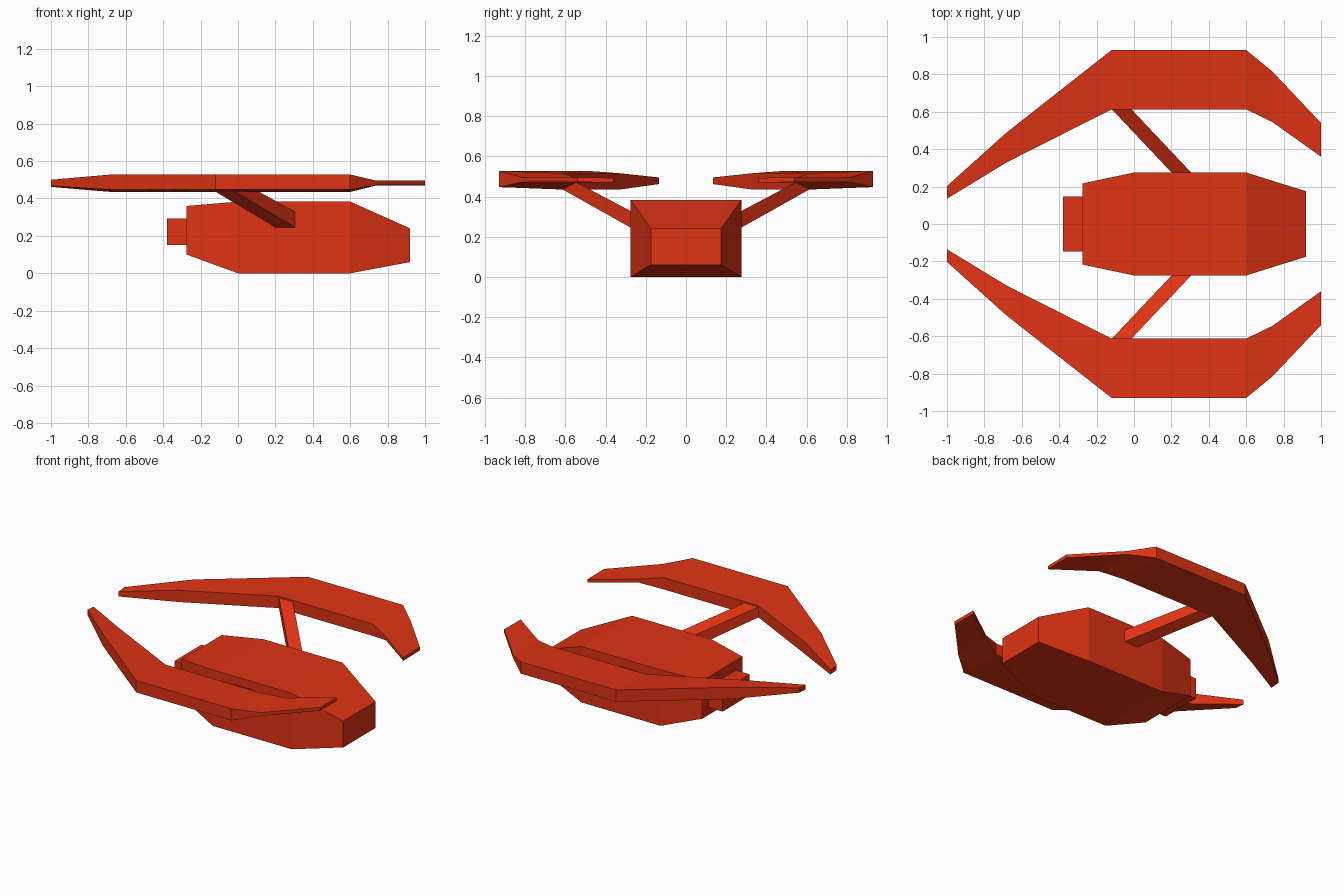
import bpy, bmesh

if "Cube" in bpy.data.objects:
    bpy.data.objects.remove(bpy.data.objects["Cube"])

red = bpy.data.materials.new("orange red")
red.diffuse_color = (0.74, 0.033, 0.007, 1)
red.use_nodes = True
red.node_tree.nodes["Principled BSDF"].inputs["Base Color"].default_value = red.diffuse_color


def loft(name, sections, mirror=False):
    """Skin a closed solid through four-cornered sections."""
    bm = bmesh.new()
    rings = [[bm.verts.new(p) for p in s] for s in sections]
    for a, b in zip(rings, rings[1:]):
        for i in range(4):
            j = (i + 1) % 4
            bm.faces.new((a[i], a[j], b[j], b[i]))
    bm.faces.new(rings[0])
    bm.faces.new(rings[-1])
    bmesh.ops.recalc_face_normals(bm, faces=bm.faces)
    me = bpy.data.meshes.new(name)
    bm.to_mesh(me)
    bm.free()
    me.materials.append(red)
    ob = bpy.data.objects.new(name, me)
    bpy.context.collection.objects.link(ob)
    if mirror:
        m = ob.modifiers.new("mirror", 'MIRROR')
        m.use_axis = (False, True, False)
    return ob


def box_section(x, w, z0, z1):
    return [(x, -w, z0), (x, w, z0), (x, w, z1), (x, -w, z1)]


# Hull, tapering to nose and tail
loft("hull", [box_section(*s) for s in (
    (-0.275, 0.217, 0.10, 0.36), (0, 0.275, 0, 0.383),
    (0.6, 0.275, 0, 0.383), (0.92, 0.175, 0.06, 0.24))])

# Engine block at the tail
loft("engine", [box_section(-0.38, 0.147, 0.15, 0.293),
                box_section(-0.27, 0.147, 0.15, 0.293)])


# Curved wings: x, inner y, outer y, bottom z, top z, outward rise
def wing_section(x, yi, yo, z0, z1, rise):
    return [(x, yi, z0), (x, yo, z0 + rise), (x, yo, z1), (x, yi, z1 - rise)]


def tilted(x, yi, yo, z0, z1, rise):
    return [(x, yi, z0), (x, yo, z0 + rise), (x, yo, z1), (x, yi, z1 - rise)]


loft("wing", [tilted(*s) for s in (
    (-1.0, 0.135, 0.203, 0.462, 0.50, 0.005),
    (-0.68, 0.33, 0.49, 0.435, 0.528, 0.012),
    (-0.12, 0.613, 0.93, 0.435, 0.528, 0.012),
    (0.6, 0.613, 0.93, 0.435, 0.528, 0.012),
    (0.74, 0.545, 0.815, 0.47, 0.495, 0.002),
    (1.0, 0.36, 0.54, 0.47, 0.495, 0.002))], True)


# Slanted struts from hull to wings
def strut_section(y, x0, x1, z0, z1):
    return [(x0, y, z0), (x1, y, z0), (x1, y, z1), (x0, y, z1)]


loft("strut", [strut_section(0.26, 0.215, 0.32, 0.237, 0.32),
               strut_section(0.62, -0.125, -0.02, 0.439, 0.51)], True)
